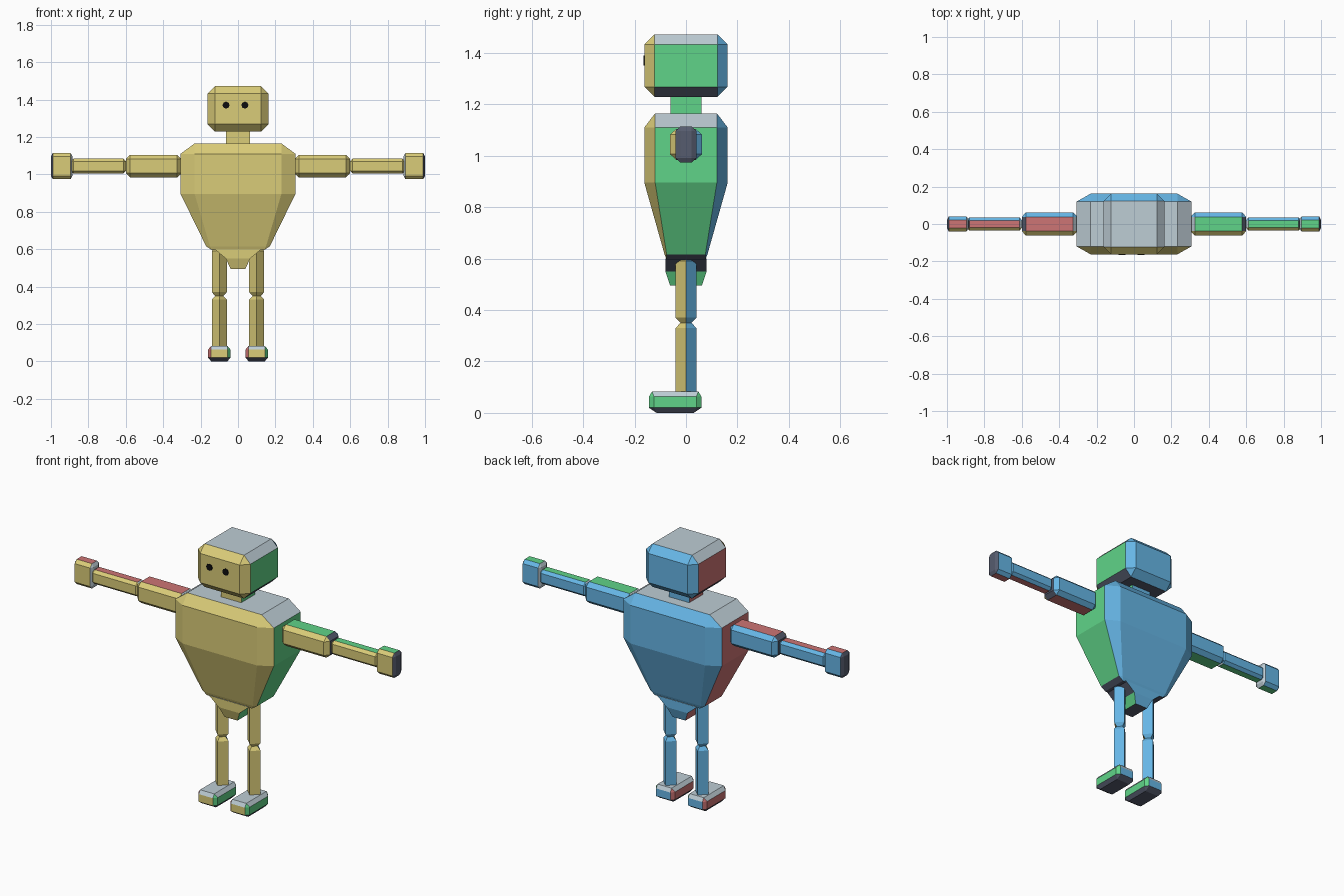
import bpy, bmesh, math
from mathutils import Matrix

if "Cube" in bpy.data.objects:
    bpy.data.objects.remove(bpy.data.objects["Cube"])


def material(name, rgb):
    m = bpy.data.materials.new(name)
    lin = [((c / 255 + 0.055) / 1.055) ** 2.4 for c in rgb]
    m.diffuse_color = (*lin, 1)
    m.use_nodes = True
    m.node_tree.nodes["Principled BSDF"].inputs["Base Color"].default_value = m.diffuse_color
    return m


# One colour per facing direction
MATS = [material("front_yellow", (218, 204, 120)), material("back_blue", (102, 182, 230)),
        material("right_green", (96, 212, 136)), material("left_red", (205, 117, 117)),
        material("top_grey", (190, 205, 213)), material("bottom_slate", (86, 92, 110))]
BLACK = material("eye_black", (12, 12, 14))
# index of the colour for (negative, positive) direction on each axis
AXIS = {"x": (3, 2), "y": (0, 1), "z": (5, 4)}


def pick(n, rule):
    """First axis in the rule whose normal component is strong enough."""
    for axis, limit in rule:
        v = getattr(n, axis)
        if abs(v) > limit:
            return AXIS[axis][v > 0]
    axis = max("xyz", key=lambda a: abs(getattr(n, a)))
    return AXIS[axis][getattr(n, axis) > 0]


BODY = (("y", 0.4), ("z", 0.6))
HAND = (("z", 0.4), ("y", 0.4))
FOOT = (("z", 0.4), ("x", 0.4))
HIPS = (("y", 0.4), ("z", 0.9))


def loft(name, levels, rule=BODY, place=Matrix()):
    """Stack corner-cut rectangles: (z, half x, half y, cut x, cut y)."""
    bm = bmesh.new()
    rings = []
    for z, hx, hy, cx, cy in levels:
        pts = [(hx, -hy + cy), (hx, hy - cy), (hx - cx, hy), (-hx + cx, hy),
               (-hx, hy - cy), (-hx, -hy + cy), (-hx + cx, -hy), (hx - cx, -hy)]
        rings.append([bm.verts.new((x, y, z)) for x, y in pts])
    for a, b in zip(rings, rings[1:]):
        for i in range(8):
            j = (i + 1) % 8
            bm.faces.new((a[i], a[j], b[j], b[i]))
    bm.faces.new(rings[0][::-1])
    bm.faces.new(rings[-1])
    bmesh.ops.remove_doubles(bm, verts=bm.verts, dist=0.0005)
    bmesh.ops.recalc_face_normals(bm, faces=bm.faces)
    bm.normal_update()
    for f in bm.faces:
        f.material_index = pick(f.normal, rule)
    bm.transform(place)
    mesh = bpy.data.meshes.new(name)
    bm.to_mesh(mesh)
    bm.free()
    for m in MATS:
        mesh.materials.append(m)
    obj = bpy.data.objects.new(name, mesh)
    bpy.context.collection.objects.link(obj)
    return obj


def chamfered(name, z0, z1, hx, hy, cx, cy, cz, rule=BODY, place=Matrix()):
    """Box with all edges cut."""
    end = (hx - cx, hy - cy, 0, 0)
    mid = (hx, hy, cx, cy)
    return loft(name, [(z0, *end), (z0 + cz, *mid), (z1 - cz, *mid), (z1, *end)], rule, place)


# Trunk
loft("torso", [(0.595, 0.14, 0.075, 0, 0), (0.615, 0.17, 0.083, 0.02, 0.008),
               (0.895, 0.307, 0.162, 0.075, 0.042), (1.11, 0.307, 0.162, 0.075, 0.042),
               (1.165, 0.232, 0.12, 0, 0)])
loft("pelvis", [(0.495, 0.04, 0.062, 0, 0), (0.55, 0.065, 0.08, 0, 0),
                (0.60, 0.125, 0.08, 0, 0)], HIPS)
loft("neck", [(1.15, 0.063, 0.061, 0, 0), (1.24, 0.063, 0.061, 0, 0)])
chamfered("head", 1.228, 1.472, 0.163, 0.162, 0.04, 0.04, 0.04)

# Eyes: thin dark discs on the face
for name, x in (("left_eye", -0.064), ("right_eye", 0.037)):
    bpy.ops.mesh.primitive_cylinder_add(vertices=8, radius=0.019, depth=0.008,
                                        location=(x, -0.162, 1.37),
                                        rotation=(math.pi / 2, 0, 0))
    bpy.context.object.name = name
    bpy.context.object.data.materials.append(BLACK)

for side, s in (("left", -1), ("right", 1)):
    # Arms are modelled hanging down, then swung out sideways
    swing = Matrix.Translation((0, 0, 1.044)) @ Matrix.Rotation(-s * math.pi / 2, 4, "Y")
    chamfered(side + "_upper_arm", -0.60, -0.303, 0.06, 0.062, 0.022, 0.024, 0.022, BODY, swing)
    chamfered(side + "_forearm", -0.895, -0.598, 0.04, 0.036, 0.015, 0.016, 0.015, BODY, swing)
    chamfered(side + "_hand", -1.0, -0.885, 0.07, 0.04, 0.018, 0.018, 0.01, HAND, swing)

    # Legs have a diamond section
    hip = Matrix.Translation((s * 0.1, 0, 0))
    full, pinch = (0.04,) * 4, (0.02,) * 4
    loft(side + "_thigh", [(0.348, *pinch), (0.37, *full), (0.59, *full), (0.61, *pinch)], BODY, hip)
    loft(side + "_shin", [(0.07, *full), (0.33, *full), (0.352, *pinch)], BODY, hip)

    # Feet
    ankle = Matrix.Translation((s * 0.1, -0.042, 0))
    loft(side + "_foot", [(0, 0.043, 0.072, 0, 0), (0.02, 0.06, 0.102, 0.016, 0.02),
                          (0.063, 0.06, 0.102, 0.016, 0.02), (0.083, 0.044, 0.09, 0, 0)],
         FOOT, ankle)
